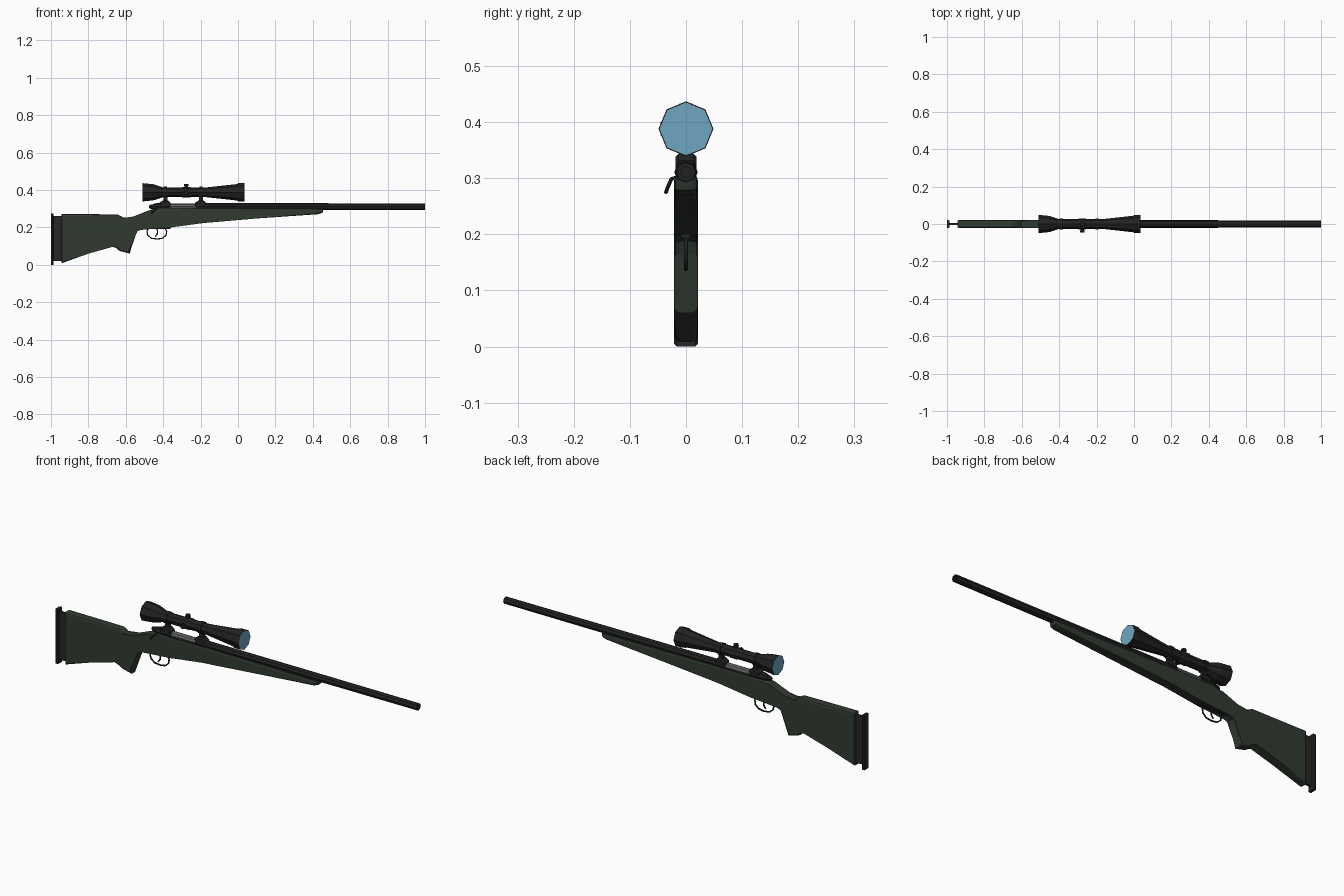
import bpy, bmesh
from math import sin, cos, pi
from mathutils import Vector

if "Cube" in bpy.data.objects:
    bpy.data.objects.remove(bpy.data.objects["Cube"])


def material(name, rgb):
    m = bpy.data.materials.new(name)
    m.diffuse_color = (*rgb, 1)
    m.use_nodes = True
    m.node_tree.nodes["Principled BSDF"].inputs["Base Color"].default_value = m.diffuse_color
    return m


GREEN = material("stock_green", (0.030, 0.042, 0.030))
BLACK = material("dark_metal", (0.016, 0.016, 0.017))
RUBBER = material("rubber", (0.020, 0.020, 0.021))
STEEL = material("bolt_steel", (0.13, 0.13, 0.13))
GLASS = material("lens_blue", (0.16, 0.38, 0.54))


def finish(bm, name, mat):
    bmesh.ops.recalc_face_normals(bm, faces=bm.faces)
    me = bpy.data.meshes.new(name)
    bm.to_mesh(me)
    bm.free()
    me.materials.append(mat)
    ob = bpy.data.objects.new(name, me)
    bpy.context.collection.objects.link(ob)
    return ob


def slab(name, pts, half, mat, bevel=0.0, segments=2):
    """Side profile (x, z) extruded across y, with its two rims rounded."""
    bm = bmesh.new()
    a = [bm.verts.new((x, -half, z)) for x, z in pts]
    b = [bm.verts.new((x, half, z)) for x, z in pts]
    caps = [bm.faces.new(a), bm.faces.new(b[::-1])]
    n = len(pts)
    for i in range(n):
        j = (i + 1) % n
        bm.faces.new((a[j], a[i], b[i], b[j]))
    if bevel:
        rims = list({e for f in caps for e in f.edges})
        bmesh.ops.bevel(bm, geom=rims, offset=bevel, segments=segments,
                        profile=0.5, affect='EDGES', clamp_overlap=True)
    return finish(bm, name, mat)


def lathe(name, rings, z, mat, sides=8, axis='X', x0=0.0):
    """Rings of (position, radius) around an axis through (x0, 0, z)."""
    bm = bmesh.new()
    loops = []
    for p, r in rings:
        loop = []
        for i in range(sides):
            u, v = r * cos(2 * pi * i / sides), r * sin(2 * pi * i / sides)
            co = {'X': (x0 + p, u, z + v), 'Y': (x0 + u, p, z + v),
                  'Z': (x0 + u, v, z + p)}[axis]
            loop.append(bm.verts.new(co))
        loops.append(loop)
    for s, t in zip(loops, loops[1:]):
        for i in range(sides):
            j = (i + 1) % sides
            bm.faces.new((s[i], s[j], t[j], t[i]))
    bm.faces.new(loops[0])
    bm.faces.new(loops[-1])
    return finish(bm, name, mat)


def tube(name, pts, r, mat):
    """Thin rod along a path."""
    cu = bpy.data.curves.new(name, 'CURVE')
    cu.dimensions = '3D'
    cu.bevel_depth, cu.bevel_resolution = r, 1
    cu.use_fill_caps = True
    sp = cu.splines.new('POLY')
    sp.points.add(len(pts) - 1)
    for p, co in zip(sp.points, pts):
        p.co = (*co, 1)
    cu.materials.append(mat)
    ob = bpy.data.objects.new(name, cu)
    bpy.context.collection.objects.link(ob)
    return ob


def rect(x1, x2, z1, z2):
    return [(x1, z1), (x2, z1), (x2, z2), (x1, z2)]


# Stock with grip and tapering fore-end
slab("stock", [(-0.945, 0.008), (-0.80, 0.060), (-0.664, 0.109), (-0.645, 0.083),
               (-0.63, 0.073), (-0.578, 0.060), (-0.555, 0.165), (-0.545, 0.188),
               (-0.52, 0.197), (-0.37, 0.199), (-0.19, 0.223), (0.10, 0.248),
               (0.43, 0.271), (0.452, 0.279), (0.457, 0.300), (-0.43, 0.306),
               (-0.48, 0.290), (-0.56, 0.258), (-0.603, 0.241), (-0.622, 0.258),
               (-0.645, 0.270), (-0.945, 0.272)], 0.0215, GREEN, 0.010)

# Butt pad: end plate on a thin web
slab("butt_plate", rect(-1.0, -0.986, 0.0, 0.274), 0.0215, RUBBER, 0.005, 1)
slab("butt_spacer", rect(-0.988, -0.943, 0.020, 0.260), 0.006, RUBBER)

# Barrel with bored muzzle
lathe("barrel", [(-0.20, 0.0185), (0.45, 0.0185), (1.0, 0.0175), (1.0, 0.010),
                 (0.96, 0.010)], 0.311, BLACK)

# Receiver: rear bridge, front ring, open port with bolt inside
lathe("receiver_rear", [(-0.455, 0.014), (-0.43, 0.021), (-0.36, 0.021)], 0.311, BLACK)
lathe("receiver_front", [(-0.225, 0.021), (-0.17, 0.021), (-0.16, 0.018)], 0.311, BLACK)
slab("receiver_floor", rect(-0.37, -0.22, 0.285, 0.303), 0.0195, BLACK)
lathe("bolt", [(-0.37, 0.0165), (-0.22, 0.0165)], 0.311, STEEL)
lathe("bolt_shroud", [(-0.475, 0.007), (-0.465, 0.012), (-0.44, 0.014)], 0.311, BLACK)

# Bolt handle bending down on the near side
tube("bolt_handle", [(-0.435, -0.010, 0.304), (-0.44, -0.026, 0.299),
                     (-0.455, -0.033, 0.283), (-0.462, -0.036, 0.274)], 0.0035, BLACK)

# Trigger and its guard
tube("trigger_guard", [(-0.395, 0, 0.202), (-0.381, 0, 0.180), (-0.385, 0, 0.158),
                       (-0.402, 0, 0.143), (-0.43, 0, 0.138), (-0.462, 0, 0.142),
                       (-0.482, 0, 0.158), (-0.487, 0, 0.178), (-0.476, 0, 0.200)],
     0.0038, BLACK)
tube("trigger", [(-0.438, 0, 0.202), (-0.430, 0, 0.180), (-0.432, 0, 0.165),
                 (-0.442, 0, 0.152)], 0.0038, BLACK)
slab("guard_base", rect(-0.50, -0.36, 0.193, 0.202), 0.008, BLACK)

# Scope body
SZ = 0.388
lathe("scope_body", [(-0.510, 0.044), (-0.510, 0.049), (-0.452, 0.043), (-0.400, 0.026),
                     (-0.170, 0.026), (-0.005, 0.044), (0.002, 0.049),
                     (0.035, 0.049), (0.035, 0.044)], SZ, BLACK)
for name, x in (("eyepiece_lens", -0.511), ("objective_lens", 0.034)):
    lathe(name, [(x, 0.047), (x + 0.002, 0.047)], SZ, GLASS)

# Scope turrets on a central collar
lathe("turret_collar", [(-0.300, 0.026), (-0.295, 0.029), (-0.258, 0.029),
                        (-0.253, 0.026)], SZ, BLACK)
for name, axis, sign in (("elevation_turret", 'Z', 1), ("windage_turret", 'Y', -1)):
    lathe(name, [(sign * 0.02, 0.009), (sign * 0.034, 0.009), (sign * 0.034, 0.013),
                 (sign * 0.045, 0.012)], SZ, BLACK, axis=axis, x0=-0.277)

# Scope mounts: foot, neck and ring, front and rear
for tag, x in (("rear", -0.388), ("front", -0.198)):
    slab(tag + "_mount_foot", [(x - 0.032, 0.312), (x + 0.028, 0.312),
                               (x + 0.028, 0.332), (x + 0.014, 0.344),
                               (x - 0.014, 0.344), (x - 0.032, 0.332)],
         0.019, BLACK, 0.006, 1)
    slab(tag + "_mount_neck", rect(x - 0.011, x + 0.011, 0.335, 0.368), 0.009, BLACK)
    lathe(tag + "_mount_ring", [(x - 0.009, 0.030), (x + 0.009, 0.030)], SZ, BLACK)
